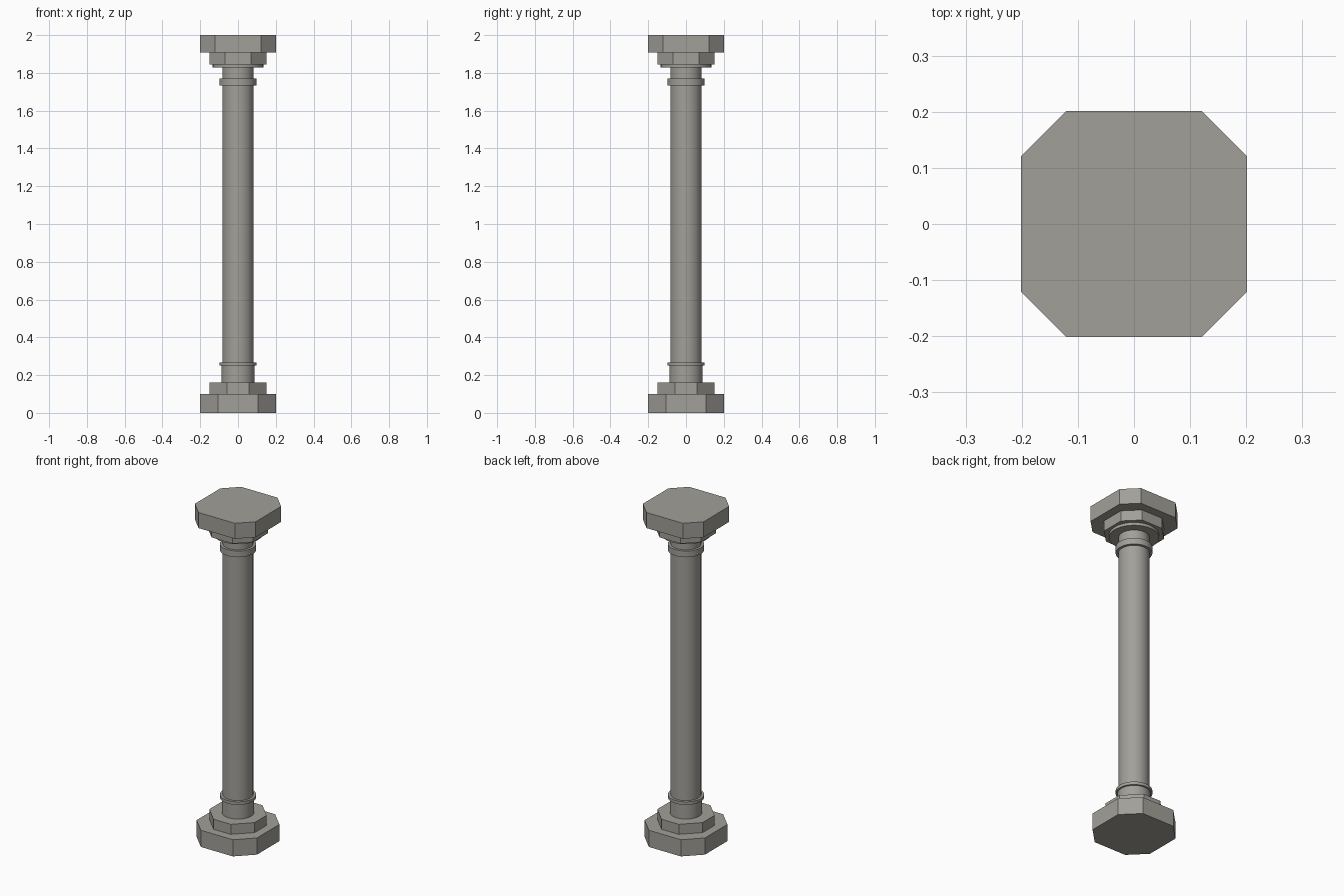
import bpy, bmesh, math

if "Cube" in bpy.data.objects:
    bpy.data.objects.remove(bpy.data.objects["Cube"])

stone = bpy.data.materials.new("warm_grey_stone")
stone.diffuse_color = (0.36, 0.35, 0.32, 1)
stone.use_nodes = True
stone.node_tree.nodes["Principled BSDF"].inputs["Base Color"].default_value = stone.diffuse_color


def finish(bm, name):
    bmesh.ops.recalc_face_normals(bm, faces=bm.faces)
    me = bpy.data.meshes.new(name)
    bm.to_mesh(me)
    bm.free()
    me.materials.append(stone)
    ob = bpy.data.objects.new(name, me)
    bpy.context.collection.objects.link(ob)
    return ob


def chamfered_slab(name, half, cut, z0, z1):
    """Square slab with its four corners cut off."""
    e = half - cut
    outline = [(half, -e), (half, e), (e, half), (-e, half),
               (-half, e), (-half, -e), (-e, -half), (e, -half)]
    bm = bmesh.new()
    base = bm.faces.new([bm.verts.new((x, y, z0)) for x, y in outline])
    up = bmesh.ops.extrude_face_region(bm, geom=[base], use_keep_orig=True)
    verts = [g for g in up["geom"] if isinstance(g, bmesh.types.BMVert)]
    bmesh.ops.translate(bm, verts=verts, vec=(0, 0, z1 - z0))
    finish(bm, name)


def drum(name, radius, z0, z1, segments=48):
    """Round section with smooth sides and sharp rims."""
    bm = bmesh.new()
    bmesh.ops.create_cone(bm, cap_ends=True, segments=segments, radius1=radius,
                          radius2=radius, depth=z1 - z0)
    bmesh.ops.translate(bm, verts=bm.verts, vec=(0, 0, (z0 + z1) / 2))
    ob = finish(bm, name)
    bpy.ops.object.select_all(action='DESELECT')
    ob.select_set(True)
    bpy.context.view_layer.objects.active = ob
    bpy.ops.object.shade_smooth_by_angle(angle=math.radians(30))


# base
chamfered_slab("plinth", 0.2, 0.094, 0.0, 0.10)
chamfered_slab("base_step", 0.15, 0.093, 0.10, 0.16)
drum("shaft_foot", 0.088, 0.16, 0.25)
drum("lower_ring", 0.098, 0.25, 0.268)

# shaft
drum("shaft", 0.083, 0.268, 1.83)
drum("upper_ring", 0.098, 1.733, 1.77)

# capital
drum("capital_disc", 0.134, 1.828, 1.845)
chamfered_slab("capital_step", 0.15, 0.08, 1.845, 1.907)
chamfered_slab("abacus", 0.2015, 0.081, 1.907, 2.0)
